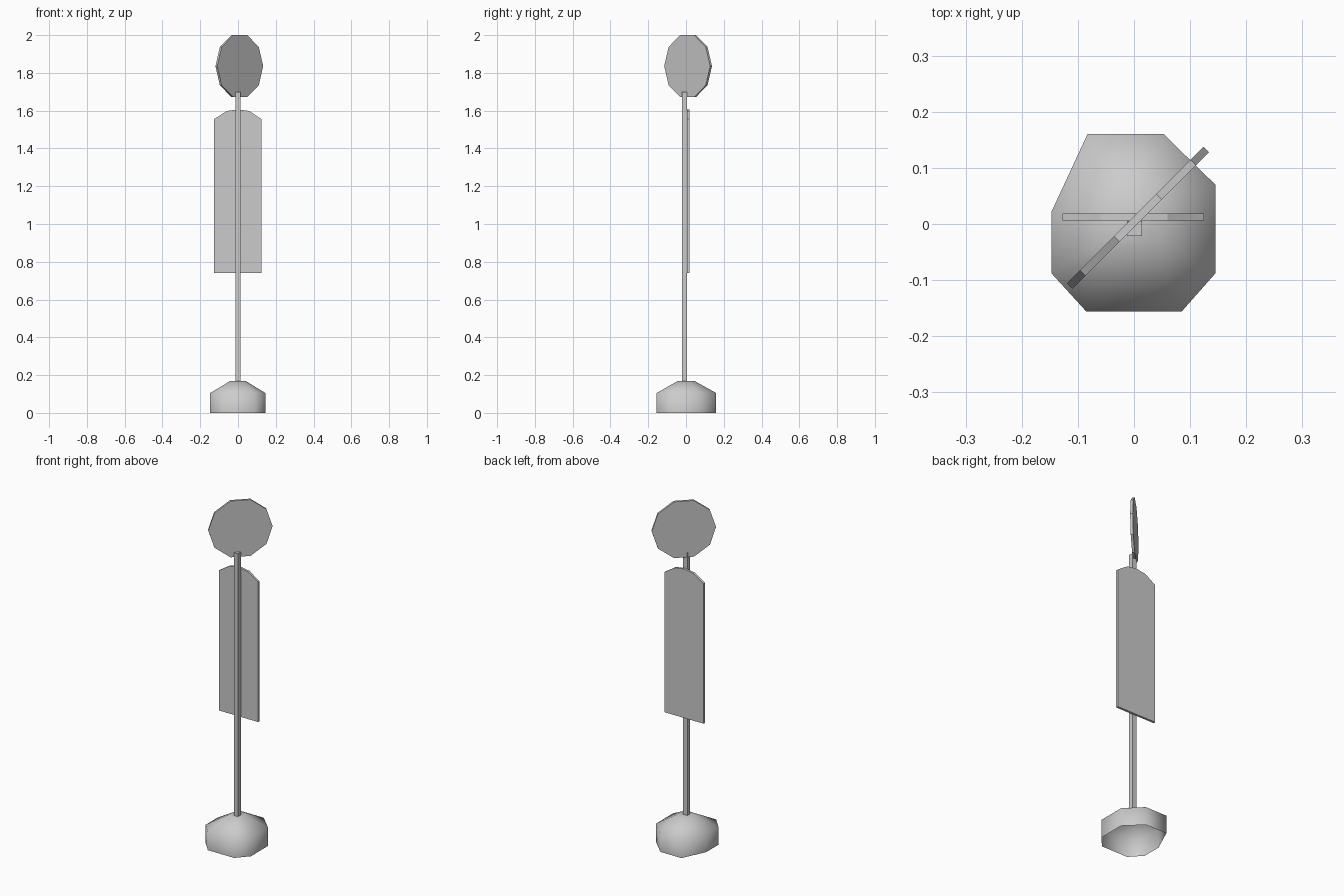
import bpy
import bmesh
from math import cos, sin, tau, radians
from mathutils import Matrix

if "Cube" in bpy.data.objects:
    bpy.data.objects.remove(bpy.data.objects["Cube"])

grey = bpy.data.materials.new("light grey")
grey.use_nodes = True
colour = (0.6, 0.6, 0.6, 1)
grey.diffuse_color = colour
grey.node_tree.nodes["Principled BSDF"].inputs["Base Color"].default_value = colour


def add_object(name, bm, smooth=False):
    bmesh.ops.recalc_face_normals(bm, faces=bm.faces)
    mesh = bpy.data.meshes.new(name)
    for face in bm.faces:
        face.smooth = smooth
    bm.to_mesh(mesh)
    bm.free()
    mesh.materials.append(grey)
    obj = bpy.data.objects.new(name, mesh)
    bpy.context.collection.objects.link(obj)
    return obj


def slab(name, outline, thickness, matrix):
    """Extrude an upright XZ outline evenly about its own plane."""
    bm = bmesh.new()
    front = bm.faces.new([bm.verts.new((x, -thickness / 2, z)) for x, z in outline])
    grown = bmesh.ops.extrude_face_region(bm, geom=[front], use_keep_orig=True)
    moved = [v for v in grown["geom"] if isinstance(v, bmesh.types.BMVert)]
    bmesh.ops.translate(bm, verts=moved, vec=(0, thickness, 0))
    bm.transform(matrix)
    return add_object(name, bm)


# Base: irregular weighted foot with a sloped shoulder, open underneath
footprint = [(-0.147, 0.022), (-0.147, -0.088), (-0.085, -0.156), (0.085, -0.156),
             (0.145, -0.088), (0.145, 0.07), (0.053, 0.16), (-0.083, 0.16)]
bm = bmesh.new()
rings = [[bm.verts.new((x * s, y * s, z)) for x, y in footprint]
         for s, z in ((1, 0), (1, 0.105), (0.27, 0.17))]
for low, high in zip(rings, rings[1:]):
    for i in range(len(low)):
        j = (i + 1) % len(low)
        bm.faces.new((low[i], low[j], high[j], high[i]))
bm.faces.new(rings[-1])
add_object("base", bm, smooth=True)

# Pole
bm = bmesh.new()
bmesh.ops.create_cube(bm, size=1, matrix=Matrix.Translation((0.001, -0.008, 0.925))
                      @ Matrix.Diagonal((0.027, 0.026, 1.55, 1)))
add_object("pole", bm)

# Timetable board with an arched top, fixed behind the pole
board = [(-0.127, 0.74), (0.125, 0.74), (0.125, 1.555), (0.06, 1.598),
         (0, 1.607), (-0.06, 1.598), (-0.127, 1.555)]
slab("board", board, 0.013, Matrix.Translation((0, 0.0125, 0)))

# Round sign, ten sided and turned across the pole
disc = [(0.172 * cos(tau * i / 10), 0.172 * sin(tau * i / 10)) for i in range(10)]
slab("round_sign", disc, 0.0135,
     Matrix.Translation((0.007, 0.011, 1.836)) @ Matrix.Rotation(radians(45), 4, "Z"))
